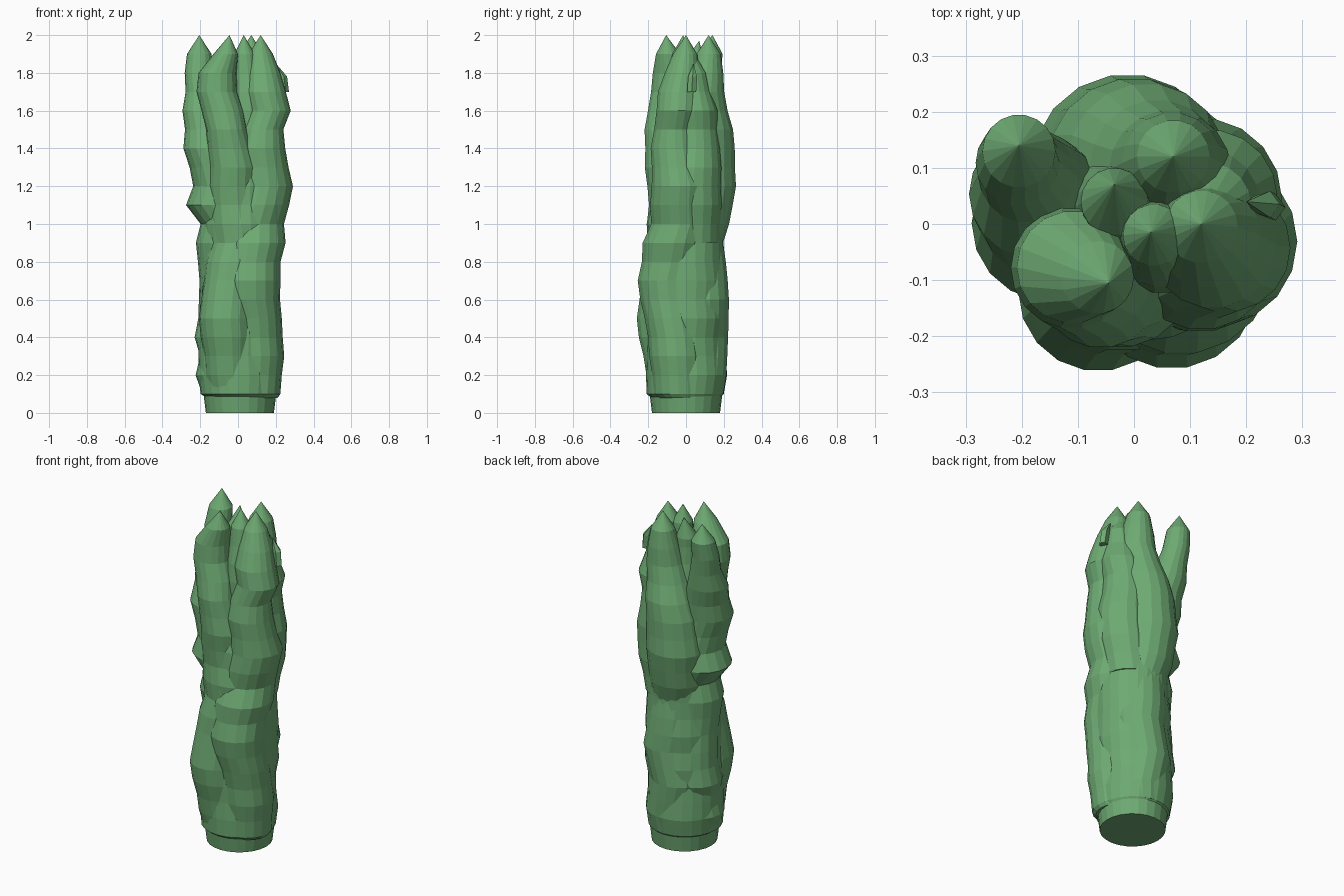
import bpy, bmesh, math, random

random.seed(4)
SIDES = 18
green = bpy.data.materials.new("stem_green")
green.diffuse_color = (0.155, 0.40, 0.17, 1)


def sample(keys, z):
    for a, b in zip(keys, keys[1:]):
        if a[0] <= z <= b[0]:
            t = (z - a[0]) / (b[0] - a[0])
            return [p + (q - p) * t for p, q in zip(a[1:], b[1:])]
    return keys[-1][1:]


def strand(name, keys, tip=None, wobble=0.005, sides=SIDES):
    """Loft level rings every 0.1 along (z, x, y, radius) keys, with an optional pointed tip."""
    levels = sorted({round(i * 0.1, 2) for i in range(21)
                     if keys[0][0] < i * 0.1 < keys[-1][0]} | {keys[0][0], keys[-1][0]})
    bm = bmesh.new()
    rings = []
    for z in levels:
        x, y, r = sample(keys, z)
        if keys[0][0] < z < keys[-1][0]:
            x += random.uniform(-wobble, wobble)
            y += random.uniform(-wobble, wobble)
            r += random.uniform(-wobble, wobble)
        rings.append([bm.verts.new((x + r * math.cos(2 * math.pi * i / sides),
                                    y + r * math.sin(2 * math.pi * i / sides), z))
                      for i in range(sides)])
    for lo, hi in zip(rings, rings[1:]):
        for i in range(sides):
            j = (i + 1) % sides
            bm.faces.new((lo[i], lo[j], hi[j], hi[i]))
    bm.faces.new(rings[0][::-1])
    if tip:
        apex = bm.verts.new(tip)
        for i in range(sides):
            bm.faces.new((rings[-1][i], rings[-1][(i + 1) % sides], apex))
    else:
        bm.faces.new(rings[-1])
    mesh = bpy.data.meshes.new(name)
    bm.to_mesh(mesh)
    bm.free()
    mesh.materials.append(green)
    obj = bpy.data.objects.new(name, mesh)
    bpy.context.collection.objects.link(obj)
    return obj


# Round foot and central core
strand("foot", [(0, 0.01, 0, 0.18), (0.12, 0.01, 0, 0.195)], wobble=0, sides=24)
strand("core", [(0.07, 0.02, 0, 0.17), (0.1, 0.01, 0, 0.205), (0.2, 0, 0, 0.212), (0.6, 0.01, 0, 0.21),
                (1.0, 0.015, 0, 0.2), (1.2, 0.01, 0, 0.185), (1.4, 0, 0, 0.15), (1.55, 0, 0, 0.11),
                (1.8, 0, 0, 0.05)], sides=24)

# Outer strands, full height
strand("left_strand",
       [(0.1, -0.06, 0, 0.13), (0.2, -0.08, 0, 0.15), (0.3, -0.06, 0, 0.14), (0.4, -0.08, 0.02, 0.15),
        (0.6, -0.07, 0.03, 0.13), (0.9, -0.07, 0, 0.15), (1.0, -0.055, 0, 0.15), (1.1, -0.11, 0, 0.16),
        (1.2, -0.085, 0, 0.15), (1.4, -0.15, 0.005, 0.14), (1.55, -0.17, 0.04, 0.12),
        (1.7, -0.19, 0.09, 0.09), (1.8, -0.212, 0.11, 0.078), (1.9, -0.205, 0.13, 0.065)],
       (-0.205, 0.14, 2))
strand("front_strand",
       [(0.1, -0.03, -0.06, 0.13), (0.25, -0.05, -0.09, 0.13), (0.5, -0.06, -0.12, 0.14),
        (0.65, -0.05, -0.11, 0.14), (0.75, -0.03, -0.08, 0.145), (0.9, 0, -0.06, 0.15),
        (1.05, -0.01, -0.06, 0.15), (1.1, -0.02, -0.065, 0.14), (1.3, -0.03, -0.09, 0.125),
        (1.5, -0.06, -0.11, 0.11), (1.7, -0.11, -0.08, 0.105), (1.8, -0.11, -0.08, 0.1),
        (1.9, -0.065, -0.095, 0.065)],
       (-0.045, -0.105, 2))
strand("right_strand",
       [(0.08, 0.09, -0.03, 0.12), (0.1, 0.085, -0.04, 0.14), (0.4, 0.095, -0.06, 0.15),
        (0.55, 0.075, -0.085, 0.15), (0.7, 0.065, -0.105, 0.16), (0.9, 0.08, -0.06, 0.165),
        (1.0, 0.085, -0.035, 0.155), (1.2, 0.14, -0.035, 0.15), (1.4, 0.125, -0.06, 0.13),
        (1.5, 0.125, -0.06, 0.115), (1.6, 0.165, -0.045, 0.115), (1.7, 0.145, -0.04, 0.11),
        (1.8, 0.135, -0.02, 0.095), (1.9, 0.12, -0.005, 0.065)],
       (0.12, 0, 2))
strand("back_strand",
       [(0.1, 0.02, 0.06, 0.14), (0.2, 0.03, 0.07, 0.15), (0.4, 0, 0.07, 0.15), (0.6, 0.04, 0.08, 0.15),
        (0.9, 0.01, 0.055, 0.15), (1.05, -0.01, 0.08, 0.165), (1.2, -0.01, 0.095, 0.172),
        (1.35, -0.005, 0.1, 0.165), (1.5, 0.02, 0.105, 0.14), (1.7, 0.06, 0.095, 0.105),
        (1.8, 0.07, 0.105, 0.087), (1.9, 0.07, 0.12, 0.065)],
       (0.07, 0.12, 2))

# Shorter filling strands between the outer ones
strand("back_right_strand",
       [(0.9, 0.07, 0.04, 0.14), (1.2, 0.12, 0.045, 0.15), (1.5, 0.11, 0.055, 0.12),
        (1.6, 0.13, 0.05, 0.12), (1.8, 0.13, 0.03, 0.08)], (0.12, 0.01, 1.95))
strand("inner_right_strand",
       [(1.2, 0.03, -0.03, 0.09), (1.6, 0.05, -0.04, 0.085), (1.9, 0.035, -0.02, 0.055)],
       (0.03, -0.015, 2))
strand("inner_left_strand",
       [(1.2, -0.02, 0.02, 0.09), (1.6, -0.03, 0.03, 0.08), (1.85, -0.035, 0.04, 0.06)],
       (-0.035, 0.07, 1.97))

# Torn flake on the right side
strand("side_flake", [(1.7, 0.245, 0.03, 0.025), (1.78, 0.235, 0.035, 0.025)],
       (0.2, 0.04, 1.85), sides=5)
